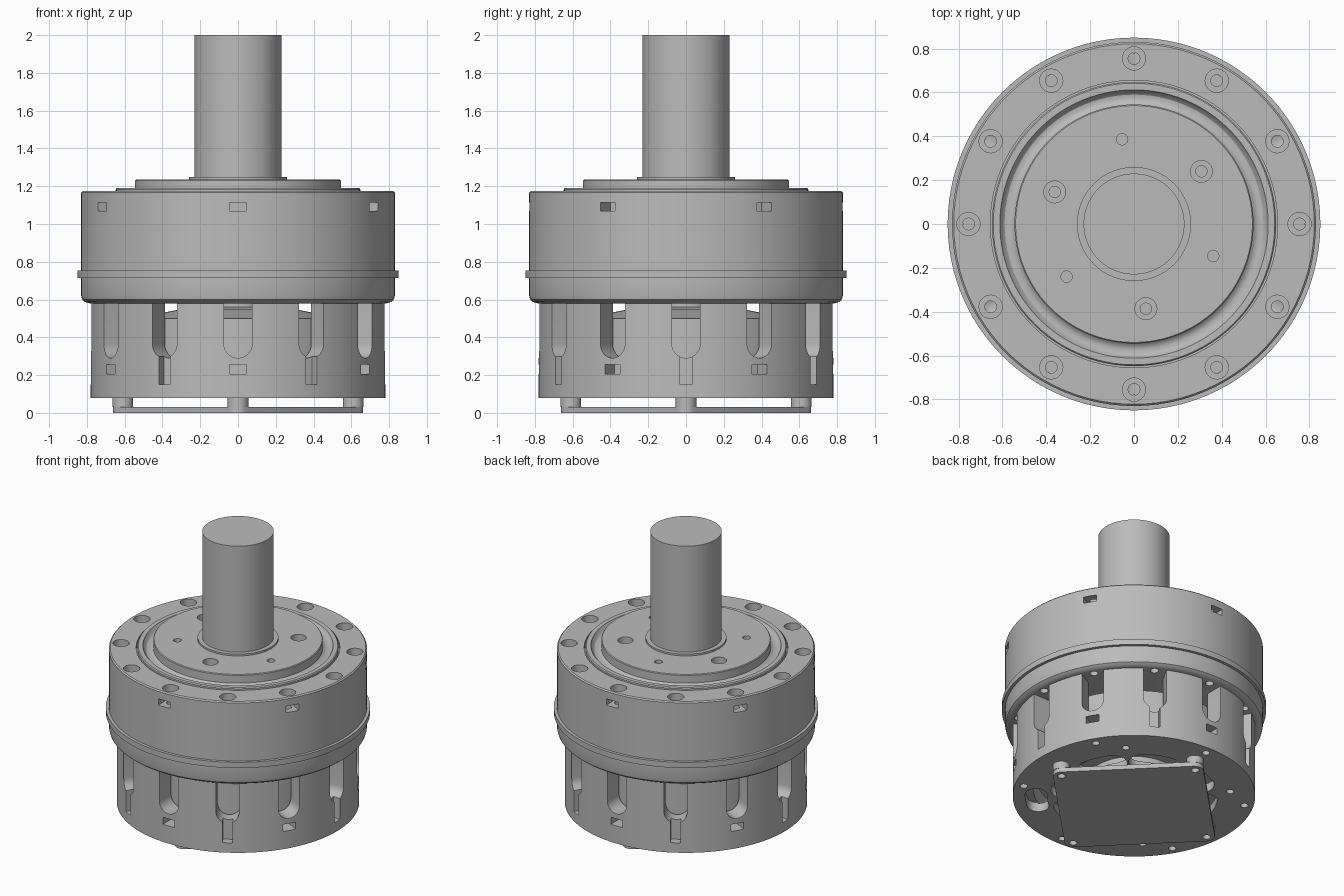
import bpy, bmesh, math
from mathutils import Matrix, Vector

SIDES = 96
if "Cube" in bpy.data.objects:
    bpy.data.objects.remove(bpy.data.objects["Cube"], do_unlink=True)

grey = bpy.data.materials.new("machined_grey")
grey.use_nodes = True
tone = (0.5, 0.5, 0.5, 1)
grey.diffuse_color = tone
grey.node_tree.nodes["Principled BSDF"].inputs["Base Color"].default_value = tone


def finish(name, bm):
    bmesh.ops.recalc_face_normals(bm, faces=bm.faces)
    mesh = bpy.data.meshes.new(name)
    bm.to_mesh(mesh)
    bm.free()
    mesh.materials.append(grey)
    ob = bpy.data.objects.new(name, mesh)
    bpy.context.collection.objects.link(ob)
    return ob


def lathe(name, profile):
    """Solid of revolution from (radius, height) points."""
    bm = bmesh.new()
    vs = [bm.verts.new((r, 0, z)) for r, z in profile]
    es = [bm.edges.new((vs[i], vs[i + 1])) for i in range(len(vs) - 1)]
    if profile[0][0] > 0:
        es.append(bm.edges.new((vs[-1], vs[0])))
    bmesh.ops.spin(bm, geom=vs + es, cent=(0, 0, 0), axis=(0, 0, 1),
                   angle=math.tau, steps=SIDES, use_duplicate=False)
    bmesh.ops.remove_doubles(bm, verts=bm.verts, dist=1e-4)
    return finish(name, bm)


def rod(bm, r, z0, z1, radius=0, deg=0, sides=24):
    """Upright cylinder at a polar position."""
    a = math.radians(deg)
    place = Matrix.Translation((radius * math.cos(a), radius * math.sin(a), (z0 + z1) / 2))
    bmesh.ops.create_cone(bm, cap_ends=True, segments=sides, radius1=r, radius2=r,
                          depth=z1 - z0, matrix=place)


def prism(bm, points, direction):
    """Extrude a flat outline along a direction."""
    face = bm.faces.new([bm.verts.new(p) for p in points])
    ext = bmesh.ops.extrude_face_region(bm, geom=[face], use_keep_orig=True)
    bmesh.ops.translate(bm, vec=direction,
                        verts=[g for g in ext["geom"] if isinstance(g, bmesh.types.BMVert)])


def radial_prism(bm, outline, r0, r1, deg):
    """Extrude an outline of (across, height) points outwards at an angle."""
    turn = Matrix.Rotation(math.radians(deg), 4, "Z")
    prism(bm, [turn @ Vector((r0, a, z)) for a, z in outline],
          turn @ Vector((r1 - r0, 0, 0)))


def box(w, z0, z1):
    return [(-w, z0), (w, z0), (w, z1), (-w, z1)]


def arc_slot(bm, r0, r1, mid, half, z0, z1):
    """Curved slot with rounded ends."""
    c, h = (r0 + r1) / 2, (r1 - r0) / 2
    pts = []

    def polar(r, deg):
        return Vector((r * math.cos(math.radians(deg)), r * math.sin(math.radians(deg)), z0))
    n = 8
    for i in range(n + 1):
        pts.append(polar(r1, mid - half + 2 * half * i / n))
    for i in range(1, n):
        t = mid + half
        pts.append(polar(c, t) + (polar(h, t + 180 * i / n) - Vector((0, 0, z0))))
    for i in range(n + 1):
        pts.append(polar(r0, mid + half - 2 * half * i / n))
    for i in range(1, n):
        t = mid - half
        pts.append(polar(c, t) + (polar(h, t + 180 + 180 * i / n) - Vector((0, 0, z0))))
    prism(bm, pts, (0, 0, z1 - z0))


def cut(ob, bm):
    """Subtract the cutter shapes and discard them."""
    cutter = finish("cutter", bm)
    cutter.hide_render = True
    mod = ob.modifiers.new("cut", "BOOLEAN")
    mod.operation, mod.solver, mod.object = "DIFFERENCE", "EXACT", cutter
    bpy.context.view_layer.objects.active = ob
    bpy.ops.object.modifier_apply(modifier=mod.name)
    bpy.data.objects.remove(cutter, do_unlink=True)


# Lower housing: hollow cup with a floor
lower = lathe("lower_housing", [(0, .08), (.78, .08), (.78, .6), (.65, .6), (.65, .14), (0, .14)])
# Twelve U-shaped side slots
bm = bmesh.new()
u_shape = [(.075, .63), (-.075, .63)]
u_shape += [(-.075 * math.cos(math.pi * i / 12), .365 - .075 * math.sin(math.pi * i / 12))
            for i in range(13)]
for k in range(12):
    radial_prism(bm, u_shape, .6, .9, 30 * k)
cut(lower, bm)
# Channels under every other slot, nut windows under the rest
bm = bmesh.new()
for k in range(6):
    radial_prism(bm, box(.033, .15, .4), .725, .9, 60 * k)
    radial_prism(bm, box(.045, .205, .255), .68, .9, 60 * k + 30)
cut(lower, bm)
# Floor openings and screw holes
bm = bmesh.new()
for k in range(8):
    arc_slot(bm, .34, .54, 45 * k + 22.5, 9, .05, .145)
for k in range(6):
    rod(bm, .025, .05, .195, .72, 60 * k + 30, 16)
for k in range(3):
    rod(bm, .025, .05, .145, .62, 90 * k + 45, 16)
arc_slot(bm, .56, .7, 315, 7, .05, .145)
cut(lower, bm)

# Upper housing with rounded lower edge, band and seal seat
upper = lathe("upper_housing", [
    (0, .58), (.785, .58), (.81, .587), (.825, .6), (.83, .62), (.83, .715), (.85, .715),
    (.85, .755), (.83, .755), (.83, 1.167), (.822, 1.175), (.655, 1.175), (.655, 1.14), (0, 1.14)])
bm = bmesh.new()
for k in range(12):
    rod(bm, .053, 1.125, 1.25, .755, 30 * k)
for k in range(6):
    radial_prism(bm, box(.045, 1.07, 1.115), .72, .9, 60 * k + 30)
cut(upper, bm)
bm = bmesh.new()
for k in range(12):
    rod(bm, .027, .5, 1.2, .755, 30 * k, 16)
cut(upper, bm)

# Dished seal ring around the output plate
lathe("seal_ring", [(.648, 1.13), (.648, 1.183), (.642, 1.19), (.612, 1.19), (.604, 1.175),
                    (.59, 1.163), (.573, 1.16), (.556, 1.165), (.545, 1.175), (.54, 1.13)])

# Output plate with counterbored and plain holes
plate = lathe("output_plate", [(0, 1.13), (.545, 1.13), (.545, 1.23), (.54, 1.235), (0, 1.235)])
bm = bmesh.new()
for k in range(3):
    rod(bm, .05, 1.185, 1.3, .39, 120 * k + 38)
    rod(bm, .026, 1.16, 1.3, .39, 120 * k + 98, 16)
cut(plate, bm)
bm = bmesh.new()
for k in range(3):
    rod(bm, .026, 1.15, 1.3, .39, 120 * k + 38, 16)
cut(plate, bm)

# Shaft and its collar
lathe("shaft_collar", [(0, 1.22), (.26, 1.22), (.26, 1.248), (0, 1.248)])
lathe("shaft", [(0, 1.22), (.23, 1.22), (.23, 2), (0, 2)])

# Motor inside the lower housing, with a stepped underside and sloping top
lathe("motor", [(0, .15), (.3, .15), (.3, .2), (.42, .2), (.42, .17), (.5, .17), (.5, .22),
                (.63, .22), (.63, .5), (.42, .525), (.3, .55), (.15, .56), (.15, .59), (0, .59)])

# Square circuit board turned corner-on, with rounded corners
bm = bmesh.new()
bmesh.ops.create_cube(bm, size=1, matrix=Matrix.Translation((0, 0, .016))
                      @ Matrix.Rotation(math.pi / 4, 4, "Z") @ Matrix.Diagonal((.97, .97, .032, 1)))
upright = [e for e in bm.edges if abs(e.verts[0].co.z - e.verts[1].co.z) > .02]
bmesh.ops.bevel(bm, geom=upright, offset=.06, segments=6, profile=.5, affect="EDGES")
board = finish("circuit_board", bm)
bm = bmesh.new()
for k in range(4):
    rod(bm, .026, -.1, .1, .61, 90 * k, 16)
cut(board, bm)

# Board standoffs
bm = bmesh.new()
for k in range(4):
    rod(bm, .055, .03, .09, .61, 90 * k)
finish("board_standoffs", bm)

# Smooth round walls, keep machined edges crisp
bpy.ops.object.select_all(action="DESELECT")
for ob in bpy.context.collection.objects:
    if ob.type == "MESH" and ob.data.materials and ob.data.materials[0] == grey:
        ob.select_set(True)
        bpy.context.view_layer.objects.active = ob
bpy.ops.object.shade_smooth_by_angle(angle=math.radians(30))
